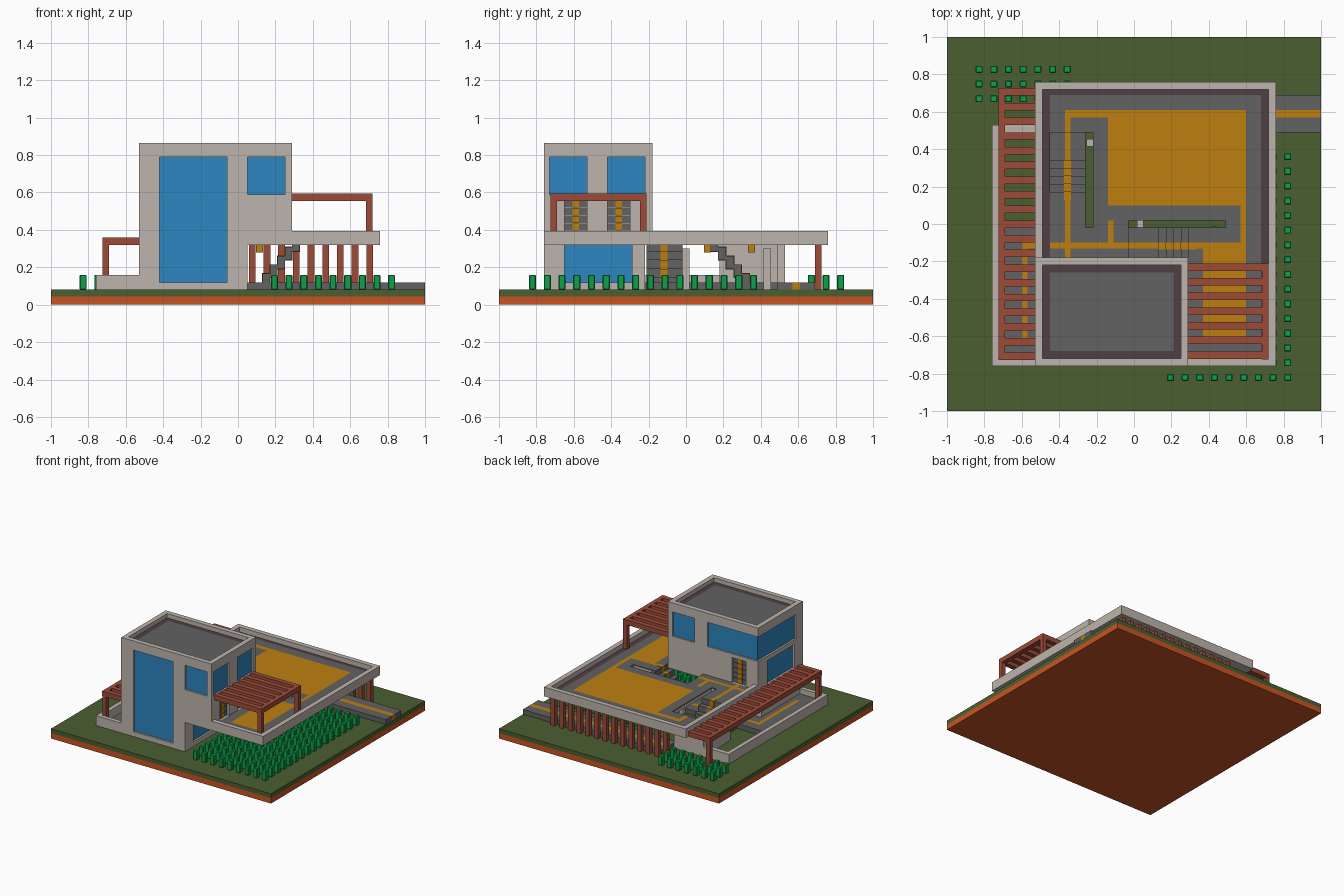
import bpy, bmesh, math

if "Cube" in bpy.data.objects:
    bpy.data.objects.remove(bpy.data.objects["Cube"])


def material(name, rgb):
    lin = [((c / 255 + 0.055) / 1.055) ** 2.4 if c > 10 else c / 255 / 12.92 for c in rgb]
    m = bpy.data.materials.new(name)
    m.use_nodes = True
    m.diffuse_color = (*lin, 1)
    m.node_tree.nodes["Principled BSDF"].inputs["Base Color"].default_value = (*lin, 1)
    return m


PLASTER = material("warm plaster", (190, 181, 173))
GLASS = material("blue glass", (45, 134, 193))
TIMBER = material("red timber", (158, 75, 57))
LAWN = material("lawn green", (74, 95, 48))
EARTH = material("orange earth", (200, 84, 34))
PAVING = material("grey paving", (98, 98, 98))
CARPET = material("ochre strip", (190, 127, 16))
BORDER = material("dark border", (80, 64, 70))
HEDGE = material("bright hedge", (14, 160, 74))


def boxes(name, mat, items):
    """One object from boxes given as (x0, x1, y0, y1, z0, z1)."""
    bm = bmesh.new()
    for x0, x1, y0, y1, z0, z1 in items:
        vs = bmesh.ops.create_cube(bm, size=1)["verts"]
        bmesh.ops.scale(bm, vec=(x1 - x0, y1 - y0, z1 - z0), verts=vs)
        bmesh.ops.translate(bm, vec=((x0 + x1) / 2, (y0 + y1) / 2, (z0 + z1) / 2), verts=vs)
    me = bpy.data.meshes.new(name)
    bm.to_mesh(me)
    bm.free()
    me.materials.append(mat)
    ob = bpy.data.objects.new(name, me)
    bpy.context.collection.objects.link(ob)
    return ob


def sheet(name, mats, xs, ys, z, thick, rule):
    """Slab cut on a grid; the rule gives each cell a material index or None."""
    bm = bmesh.new()
    for x0, x1 in zip(xs, xs[1:]):
        for y0, y1 in zip(ys, ys[1:]):
            i = rule((x0 + x1) / 2, (y0 + y1) / 2)
            if i is not None:
                f = bm.faces.new([bm.verts.new(p) for p in
                                  ((x0, y0, z), (x1, y0, z), (x1, y1, z), (x0, y1, z))])
                f.material_index = i
    bmesh.ops.remove_doubles(bm, verts=bm.verts, dist=1e-5)
    me = bpy.data.meshes.new(name)
    bm.to_mesh(me)
    bm.free()
    for m in mats:
        me.materials.append(m)
    ob = bpy.data.objects.new(name, me)
    bpy.context.collection.objects.link(ob)
    mod = ob.modifiers.new("thickness", "SOLIDIFY")
    mod.thickness, mod.offset = thick, -1
    return ob


def inside(x, y, x0, x1, y0, y1):
    return x0 < x < x1 and y0 < y < y1


# Ground
boxes("earth_base", EARTH, [(-1, 1, -1, 1, 0, 0.045)])
boxes("lawn", LAWN, [(-1, 1, -1, 1, 0.045, 0.08)])


# Ground paths with a centre strip
def path_rule(x, y):
    strip = (inside(x, y, -0.26, 1, 0.57, 0.61) or inside(x, y, -0.37, -0.34, -0.13, 0.49)
             or inside(x, y, -0.6, 0.33, -0.13, -0.1) or inside(x, y, -0.6, -0.57, -0.62, -0.1))
    paved = (inside(x, y, -0.26, 1, 0.49, 0.69) or inside(x, y, -0.45, -0.26, -0.21, 0.49)
             or inside(x, y, -0.69, 0.33, -0.21, -0.02) or inside(x, y, -0.69, -0.53, -0.72, -0.02))
    return 1 if strip else 0 if paved else None


sheet("ground_path", [PAVING, CARPET],
      [-0.69, -0.6, -0.57, -0.53, -0.45, -0.37, -0.34, -0.26, 0.33, 1],
      [-0.72, -0.62, -0.21, -0.13, -0.1, -0.02, 0.49, 0.57, 0.61, 0.69], 0.12, 0.039, path_rule)

# Garden walls and the wall carrying the terrace
boxes("garden_wall", PLASTER, [(-0.76, -0.725, -0.76, 0.53, 0.08, 0.16),
                               (-0.725, -0.53, -0.76, -0.725, 0.08, 0.16),
                               (-0.725, -0.53, 0.49, 0.53, 0.08, 0.16)])
boxes("support_wall", PLASTER, [(-0.53, -0.49, 0.18, 0.53, 0.08, 0.32),
                                (-0.49, -0.26, 0.49, 0.53, 0.08, 0.32)])
boxes("stair_posts", PLASTER, [(-0.255, -0.22, 0.415, 0.455, 0.08, 0.3),
                               (0.015, 0.05, -0.018, 0.018, 0.08, 0.3)])


# Terrace slab with stair openings and planting slots
def opening(x, y):
    return (inside(x, y, -0.03, 0.33, -0.21, 0.02) or inside(x, y, -0.03, 0.49, -0.02, 0.02)
            or inside(x, y, -0.45, -0.22, 0.13, 0.49) or inside(x, y, -0.26, -0.22, -0.02, 0.49))


def terrace_rule(x, y):
    if opening(x, y) or inside(x, y, -0.53, 0.29, -0.76, -0.18):
        return None
    if x < -0.45 or x > 0.68 or y > 0.69 or y < -0.72 or (x < 0.29 and y < -0.21):
        return 2
    if inside(x, y, -0.34, -0.14, -0.1, 0.57) or inside(x, y, -0.11, 0.57, -0.1, 0.1):
        return 0
    if inside(x, y, -0.14, -0.11, 0.02, 0.1):
        return 0
    if inside(x, y, -0.37, 0.6, -0.13, 0.61) or inside(x, y, 0.37, 0.6, -0.62, -0.1):
        return 1
    if inside(x, y, -0.45, -0.37, -0.13, -0.1) or inside(x, y, -0.37, -0.34, -0.21, -0.1):
        return 1
    return 0


TX = [-0.49, -0.45, -0.37, -0.34, -0.26, -0.22, -0.14, -0.11, -0.03, 0.29, 0.33, 0.37,
      0.49, 0.57, 0.6, 0.68, 0.72]
TY = [-0.72, -0.62, -0.21, -0.18, -0.13, -0.1, -0.02, 0.02, 0.1, 0.13, 0.49, 0.57,
      0.61, 0.69, 0.72]
sheet("terrace_floor", [PAVING, CARPET, BORDER], TX, TY, 0.355, 0.01, terrace_rule)
sheet("terrace_ceiling", [PLASTER], TX, TY, 0.345, 0.025,
      lambda x, y: None if terrace_rule(x, y) is None else 0)
boxes("terrace_parapet", PLASTER, [(-0.53, 0.76, 0.72, 0.76, 0.32, 0.395),
                                   (0.72, 0.76, -0.76, 0.72, 0.32, 0.395),
                                   (0.29, 0.72, -0.76, -0.72, 0.32, 0.395),
                                   (-0.53, -0.49, -0.18, 0.72, 0.32, 0.395)])

# Tower: narrow foot, wide upper body, recessed openings
foot = boxes("tower_foot", PLASTER, [(-0.53, 0.05, -0.76, -0.22, 0.08, 0.32)])
body = boxes("tower_body", PLASTER, [(-0.53, 0.29, -0.76, -0.18, 0.32, 0.825)])
boxes("tower_parapet", PLASTER, [(-0.53, 0.29, -0.76, -0.72, 0.825, 0.865),
                                 (-0.53, 0.29, -0.22, -0.18, 0.825, 0.865),
                                 (-0.53, -0.49, -0.72, -0.22, 0.825, 0.865),
                                 (0.25, 0.29, -0.72, -0.22, 0.825, 0.865)])
sheet("tower_roof", [PAVING, BORDER], [-0.49, -0.45, 0.21, 0.25], [-0.72, -0.68, -0.26, -0.22],
      0.83, 0.008, lambda x, y: 0 if inside(x, y, -0.45, 0.21, -0.68, -0.26) else 1)

D = 0.025
recesses = [  # (wall, box)
    (foot, (-0.42, -0.06, -0.78, -0.76 + D, 0.12, 0.33)),
    (body, (-0.42, -0.06, -0.78, -0.76 + D, 0.30, 0.79)),
    (body, (0.05, 0.25, -0.78, -0.76 + D, 0.59, 0.79)),
    (foot, (0.05 - D, 0.07, -0.65, -0.29, 0.12, 0.33)),
    (body, (0.29 - D, 0.31, -0.73, -0.53, 0.59, 0.79)),
    (body, (0.29 - D, 0.31, -0.42, -0.22, 0.59, 0.79)),
    (body, (0.05, 0.25, -0.18 - D, -0.16, 0.59, 0.79)),
    (body, (-0.55, -0.07, -0.18 - D, -0.16, 0.59, 0.79)),
    (body, (-0.55, -0.53 + D, -0.67, -0.16, 0.59, 0.79)),
    (body, (-0.55, -0.53 + D, -0.65, -0.3, 0.36, 0.55)),
    (body, (0.29 - D, 0.31, -0.65, -0.53, 0.355, 0.56)),
    (body, (0.29 - D, 0.31, -0.42, -0.30, 0.355, 0.56)),
    (body, (-0.42, -0.29, -0.18 - D, -0.16, 0.355, 0.56)),
]
for wall, box in recesses:
    cutter = boxes("cutter", PLASTER, [box])
    cutter.hide_render = True
    mod = wall.modifiers.new("recess", "BOOLEAN")
    mod.operation, mod.solver, mod.object = "DIFFERENCE", "EXACT", cutter
    bpy.context.view_layer.objects.active = wall
    bpy.ops.object.modifier_apply(modifier=mod.name)
    bpy.data.objects.remove(cutter)

# Glass set at the back of each recess
G = 0.008
boxes("window_glass", GLASS, [
    (-0.42, -0.06, -0.745, -0.745 + 2 * G, 0.12, 0.79),
    (0.05, 0.25, -0.745, -0.745 + 2 * G, 0.59, 0.79),
    (0.03, 0.035, -0.65, -0.29, 0.12, 0.32),
    (0.26, 0.275, -0.73, -0.53, 0.59, 0.79), (0.26, 0.275, -0.42, -0.22, 0.59, 0.79),
    (0.05, 0.25, -0.21, -0.195, 0.59, 0.79),
    (-0.515, -0.07, -0.21, -0.195, 0.59, 0.79),
    (-0.515, -0.5, -0.67, -0.195, 0.59, 0.79),
    (-0.515, -0.5, -0.65, -0.3, 0.36, 0.55)])

# Doors: grey boards with an ochre strip
boards, strips = [], []
for i in range(5):
    z0, z1 = 0.355 + i * 0.041, 0.355 + i * 0.041 + 0.038
    for y in (-0.59, -0.36):
        boards.append((0.26, 0.272, y - 0.06, y + 0.06, z0, z1))
        strips.append((0.27, 0.275, y - 0.018, y + 0.018, z0, z1))
    boards.append((-0.42, -0.29, -0.21, -0.198, z0, z1))
    strips.append((-0.373, -0.337, -0.2, -0.194, z0, z1))
boxes("door_boards", PAVING, boards)
boxes("door_strips", CARPET, strips)

# Two open stairs rising to the terrace
treads, runners = [], []
for i in range(5):
    z = 0.12 + 0.047 * (i + 1)
    x, y = 0.13 + 0.04 * i, 0.34 - 0.042 * i
    treads += [(x, x + 0.04, -0.21, -0.02, z - 0.07, z),
               (-0.45, -0.26, y - 0.042, y, z - 0.07, z)]
    runners += [(x - 0.002, x + 0.042, -0.135, -0.1, z - 0.072, z + 0.002),
                (-0.373, -0.338, y - 0.044, y + 0.002, z - 0.072, z + 0.002)]
boxes("stair_treads", PAVING, treads)
boxes("stair_runners", CARPET, runners)

# Pergolas: slats, edge beam and posts
P = 0.0785
boxes("terrace_pergola", TIMBER,
      [(0.29, 0.69, y - 0.02, y + 0.02, 0.555, 0.595) for y in [-0.23 - P * i for i in range(7)]]
      + [(0.685, 0.72, -0.725, -0.21, 0.555, 0.595)]
      + [(0.685, 0.72, y, y + 0.035, 0.355, 0.556) for y in (-0.725, -0.245)])
boxes("garden_pergola", TIMBER,
      [(-0.69, -0.53, y - 0.02, y + 0.02, 0.32, 0.36) for y in [0.706 - P * i for i in range(19)]]
      + [(-0.725, -0.69, -0.727, 0.726, 0.32, 0.36)]
      + [(-0.725, -0.69, y, y + 0.035, 0.08, 0.321) for y in (-0.725, 0.69)])

# Row of timber columns under the rear edge
boxes("rear_columns", TIMBER, [(x - 0.018, x + 0.018, 0.69, 0.725, 0.08, 0.32)
                               for x in [0.704 - 0.0785 * i for i in range(14)]])

# Hedge blocks in two planted grids
spots = [(0.195 + 0.0783 * i, -0.82 + 0.0787 * j) for i in range(9) for j in range(16)]
spots = [s for s in spots if not inside(*s, 0, 0.36, -0.24, 0.01)]
spots += [(-0.828 + 0.0785 * i, 0.67 + 0.0785 * j) for i in range(7) for j in range(3)]
hedge = boxes("hedge_blocks", HEDGE, [(x - 0.019, x + 0.019, y - 0.019, y + 0.019, 0.08, 0.16)
                                      for x, y in spots])
bev = hedge.modifiers.new("soft_edges", "BEVEL")
bev.width, bev.segments = 0.005, 1

# Hanging lamps
boxes("ceiling_lamps", CARPET, [(0.097, 0.133, y - 0.018, y + 0.018, 0.28, 0.321)
                                for y in (0.115, 0.35)])
